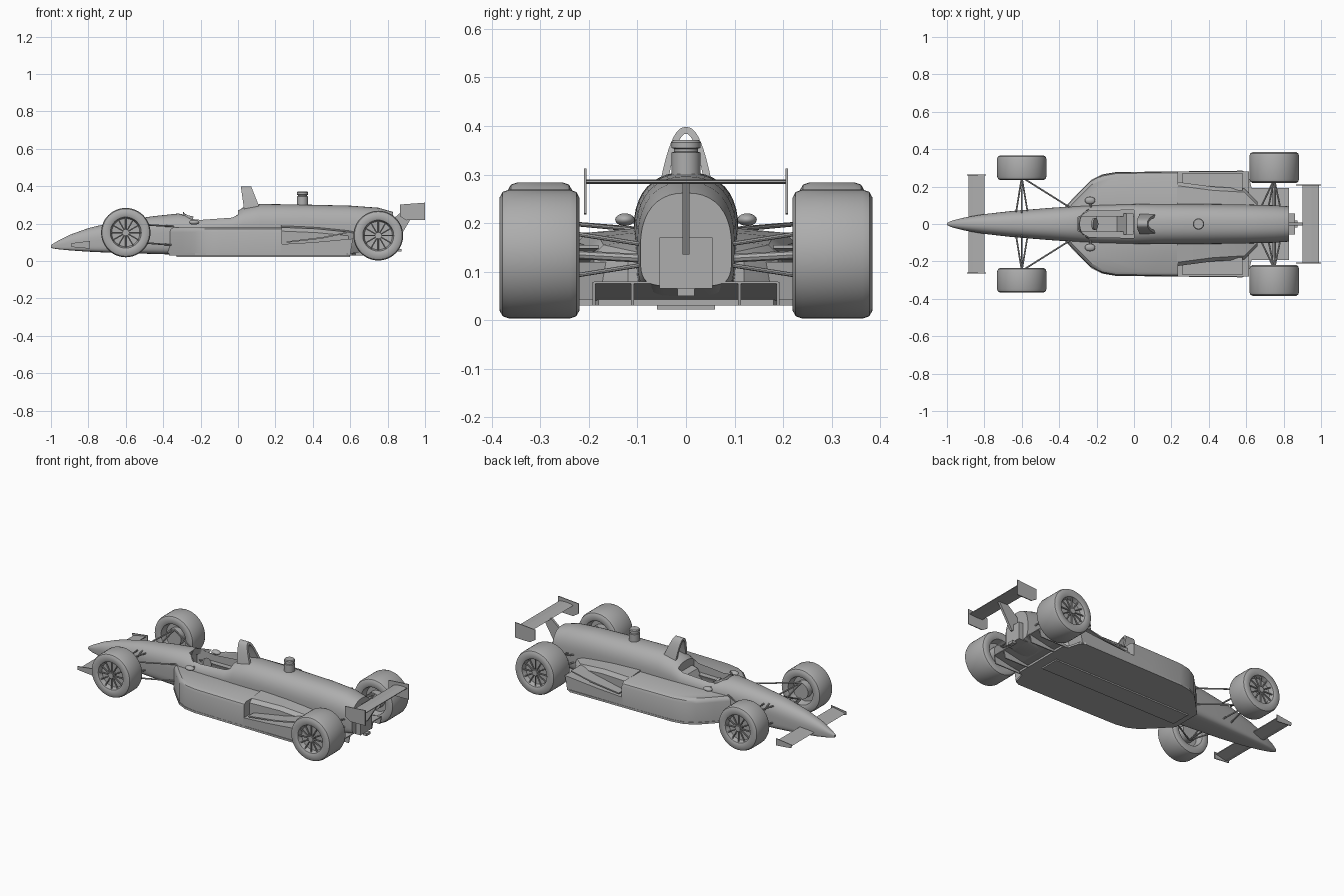
import bpy, bmesh, math
from mathutils import Vector

if "Cube" in bpy.data.objects:
    bpy.data.objects.remove(bpy.data.objects["Cube"])

grey = bpy.data.materials.new("plain_grey")
grey.diffuse_color = (0.42, 0.42, 0.42, 1)
grey.use_nodes = True
grey.node_tree.nodes["Principled BSDF"].inputs["Base Color"].default_value = grey.diffuse_color


def make(name, verts, faces, smooth=False):
    me = bpy.data.meshes.new(name)
    bm = bmesh.new()
    vs = [bm.verts.new(v) for v in verts]
    for f in faces:
        bm.faces.new([vs[i] for i in f])
    bmesh.ops.recalc_face_normals(bm, faces=bm.faces[:])
    bm.to_mesh(me)
    bm.free()
    me.materials.append(grey)
    ob = bpy.data.objects.new(name, me)
    bpy.context.collection.objects.link(ob)
    if smooth:
        bpy.ops.object.select_all(action='DESELECT')
        ob.select_set(True)
        bpy.context.view_layer.objects.active = ob
        bpy.ops.object.shade_smooth_by_angle(angle=math.radians(35))
    return ob


def loft(name, rings, smooth=True, closed=False):
    n, m = len(rings[0]), len(rings)
    verts = [p for r in rings for p in r]
    faces = [(i * n + j, i * n + (j + 1) % n, (i + 1) % m * n + (j + 1) % n, (i + 1) % m * n + j)
             for i in range(m if closed else m - 1) for j in range(n)]
    if not closed:
        faces += [tuple(range(n)), tuple(range((m - 1) * n, m * n))]
    return make(name, verts, faces, smooth)


def plan(name, pts, z0, z1):
    """Extrude an (x, y) outline upwards."""
    return loft(name, [[(x, y, z) for x, y in pts] for z in (z0, z1)], False)


def side(name, pts, y0, y1):
    """Extrude an (x, z) outline sideways."""
    return loft(name, [[(x, y, z) for x, z in pts] for y in (y0, y1)], False)


def box(name, x0, x1, y0, y1, z0, z1):
    return plan(name, [(x0, y0), (x1, y0), (x1, y1), (x0, y1)], z0, z1)


def rod(name, a, b, r=0.0045, n=8):
    a, b = Vector(a), Vector(b)
    q = (b - a).to_track_quat('Z', 'Y')
    return loft(name, [[p + q @ Vector((r * math.cos(t), r * math.sin(t), 0))
                        for t in [2 * math.pi * k / n for k in range(n)]] for p in (a, b)])


def spow(v, e):
    return math.copysign(abs(v) ** e, v)


# Main body: round above the waist, boxy below it (x, half width, bottom, waist, top)
sections = [(-1.0, .006, .070, .078, .086), (-.97, .019, .064, .084, .104), (-.9, .036, .057, .093, .140),
            (-.8, .053, .050, .105, .176), (-.65, .070, .043, .125, .212), (-.45, .086, .038, .145, .240),
            (-.32, .095, .034, .155, .254), (-.2, .102, .032, .16, .236), (-.03, .105, .03, .17, .250),
            (.03, .107, .03, .18, .288), (.12, .108, .03, .185, .305), (.35, .107, .03, .185, .302),
            (.6, .104, .035, .175, .296), (.75, .1, .055, .16, .285), (.83, .094, .07, .15, .262)]
N = 40
rings = []
for x, w, zb, zm, zt in sections:
    ring = []
    for k in range(N):
        t = 2 * math.pi * k / N
        c, s = math.cos(t), math.sin(t)
        e = 0.85 if s >= 0 else 0.4
        ring.append((x, w * spow(c, e), zm + spow(s, e) * ((zt - zm) if s >= 0 else (zm - zb))))
    rings.append(ring)
body = loft("main_body", rings)

# Cockpit opening
cut = plan("cockpit_cutter", [(-.30, -.035), (-.24, -.07), (0, -.075), (0, .075), (-.24, .07), (-.30, .035)], .08, .4)
cut.hide_render = True
mod = body.modifiers.new("cockpit", 'BOOLEAN')
mod.operation, mod.object, mod.solver = 'DIFFERENCE', cut, 'EXACT'
bpy.context.view_layer.objects.active = body
bpy.ops.object.modifier_apply(modifier=mod.name)
bpy.data.objects.remove(cut)
side("seat", [(-.2, .08), (-.02, .08), (-.003, .22), (-.04, .21), (-.09, .12), (-.2, .1)], -.055, .055)
rod("steering_wheel", (-.215, 0, .19), (-.205, 0, .195), .032, 16)

# Low windscreen round the front of the cockpit
arc = [math.radians(a) for a in range(-70, 71, 14)]
loft("windscreen", [[(-.225 - .08 * math.cos(t) + d, (.072 + d) * math.sin(t), z)
                     for d, z in ((0, .215), (.012, .262 - .025 * abs(math.sin(t))),
                                  (.016, .262 - .025 * abs(math.sin(t))), (.006, .215))] for t in arc])

# Roll hoop with open air intake
hoop = []
for k in range(25):
    u = -1 + k / 12
    zo, zi = .398 - .13 * u * u, .384 - .125 * u * u
    yo, yi = .056 * u, .042 * u
    yo = math.copysign(.056 * abs(u) ** .85, u)
    hoop.append([(.015 + .14 * (.4 - zo), yo, zo), (.07 + .4 * (.4 - zo), yo, zo),
                 (.07 + .4 * (.4 - zi), yi, zi), (.015 + .14 * (.4 - zi), yi, zi)])
loft("roll_hoop", hoop)

# Camera pod on the engine cover
loft("camera_pod", [[(.345 + r * math.cos(math.pi * k / 12), r * math.sin(math.pi * k / 12), z) for k in range(24)]
                    for r, z in ((.03, .29), (.03, .345), (.025, .347), (.025, .353), (.03, .355), (.03, .366), (.026, .371))])

# Floor, plank, gearbox and diffuser
half = [(-.37, .09), (-.30, .165), (-.23, .235), (-.17, .265), (-.1, .277), (.1, .28), (.58, .285), (.61, .265), (.63, .19), (.66, .18)]
plan("floor", half + [(x, -y) for x, y in reversed(half)], .03, .042)
box("plank", -.33, .6, -.06, .06, .022, .031)
box("gearbox", .68, .86, -.055, .055, .065, .17)
side("diffuser", [(.6, .034), (.7, .048), (.83, .075), (.83, .08), (.7, .055), (.6, .042)], -.19, .19)
box("rear_crash_box", .85, .875, -.018, .018, .05, .065)


def wheel(name, cx, cz, s, y0, y1, r):
    """Lathed tyre and rim, with spokes and hub on the outer face."""
    w = y1 - y0
    prof = [(.004, w - .035), (.075, w - .03), (.083, w - .004), (.092, w), (r - .016, w), (r - .005, w - .006),
            (r, w - .02), (r, .02), (r - .005, .006), (r - .016, 0), (.092, 0), (.083, .004), (.075, .045), (.004, .045)]
    n = 48
    loft(name + "_wheel", [[(cx + q * math.cos(2 * math.pi * k / n), s * (y0 + d), cz + q * math.sin(2 * math.pi * k / n))
                            for k in range(n)] for q, d in prof])
    yo = s * (y1 - .014)
    for k in range(12):
        t = 2 * math.pi * k / 12
        dx, dz = math.cos(t), math.sin(t)
        rod(name + "_spoke", (cx + .012 * dx, yo, cz + .012 * dz), (cx + .08 * dx, yo, cz + .08 * dz), .004, 6)
    rod(name + "_hub", (cx, s * (y1 - .04), cz), (cx, s * (y1 - .005), cz), .017, 16)
    rod(name + "_brake", (cx, s * (y0 + .005), cz), (cx, s * (y0 + .05), cz), .05, 20)


for s, tag in ((1, "left"), (-1, "right")):
    # Sidepod with a lower, narrower tail behind the step
    pod = [(-.375, .08), (-.30, .16), (-.23, .23), (-.17, .262), (-.1, .275), (.1, .279), (.235, .28), (.235, .05), (-.375, .05)]
    loft(tag + "_sidepod", [[(x, s * max(.04, y - d), z) for x, y in pod]
                            for d, z in ((0, .04), (0, .155), (.006, .17), (.022, .18))])
    loft(tag + "_sidepod_tail", [[(x, s * .04, .04), (x, s * y, .04), (x, s * y, z - .02), (x, s * (y - .02), z), (x, s * .04, z + .015)]
                                 for x, y, z in ((.23, .225, .18), (.42, .2, .172), (.59, .19, .155), (.66, .12, .14))])
    # Floor ramp and winglet ahead of the rear wheel
    side(tag + "_floor_ramp", [(.23, .035), (.6, .035), (.615, .12), (.4, .1), (.23, .09)], s * .15, s * .28)
    side(tag + "_winglet", [(.26, .105), (.45, .128), (.58, .155), (.58, .148), (.45, .12), (.26, .098)], s * .18, s * .272)
    # Diffuser fences
    for y in (.19, .11):
        side(tag + "_diffuser_fence", [(.62, .03), (.82, .03), (.83, .078), (.62, .04)], s * (y - .003), s * (y + .003))
    # Mirror on a short stalk
    bpy.ops.mesh.primitive_uv_sphere_add(segments=20, ring_count=10, radius=1, location=(-.235, s * .126, .207))
    m = bpy.context.object
    m.name = tag + "_mirror"
    m.scale = (.028, .02, .013)
    m.data.materials.append(grey)
    bpy.ops.object.shade_smooth_by_angle()
    rod(tag + "_mirror_stalk", (-.23, s * .085, .2), (-.235, s * .126, .207), .005)

    # Wheels
    wheel(tag + "_front", -.6, .152, s, .235, .367, .132)
    wheel(tag + "_rear", .75, .136, s, .22, .384, .133)

    # Front suspension arms
    for z, zi in ((.2, .185), (.105, .085)):
        for xi, yi in ((-.63, .065), (-.57, .07), (-.345, .09)):
            rod(tag + "_front_wishbone", (-.6, s * .25, z), (xi, s * yi, zi))
    rod(tag + "_front_pushrod", (-.6, s * .24, .1), (-.6, s * .06, .19))
    # Rear suspension arms
    for z, zi in ((.18, .15), (.09, .12)):
        for xi in (.66, .71, .79):
            rod(tag + "_rear_wishbone", (.75, s * .24, z), (xi, s * .05, zi))
    rod(tag + "_drive_shaft", (.75, s * .05, .125), (.75, s * .25, .136), .009)

    # Front wing halves with end plates
    side(tag + "_front_wing", [(-.885, .082), (-.86, .09), (-.80, .1), (-.80, .095), (-.86, .08)], s * .03, s * .262)
    side(tag + "_front_end_plate", [(-.892, .095), (-.89, .075), (-.79, .066), (-.79, .108)], s * .26, s * .265)
    # Rear wing end plates
    side(tag + "_rear_end_plate", [(.865, .302), (1, .312), (1, .22), (.9, .218), (.865, .24)], s * .205, s * .21)

# Rear wing and its centre pylon
side("rear_wing", [(.9, .281), (.92, .288), (.95, .29), (.99, .288), (.99, .284), (.94, .28)], -.207, .207)
side("rear_wing_pylon", [(.8, .14), (.87, .135), (.96, .285), (.9, .285), (.8, .2)], -.007, .007)
